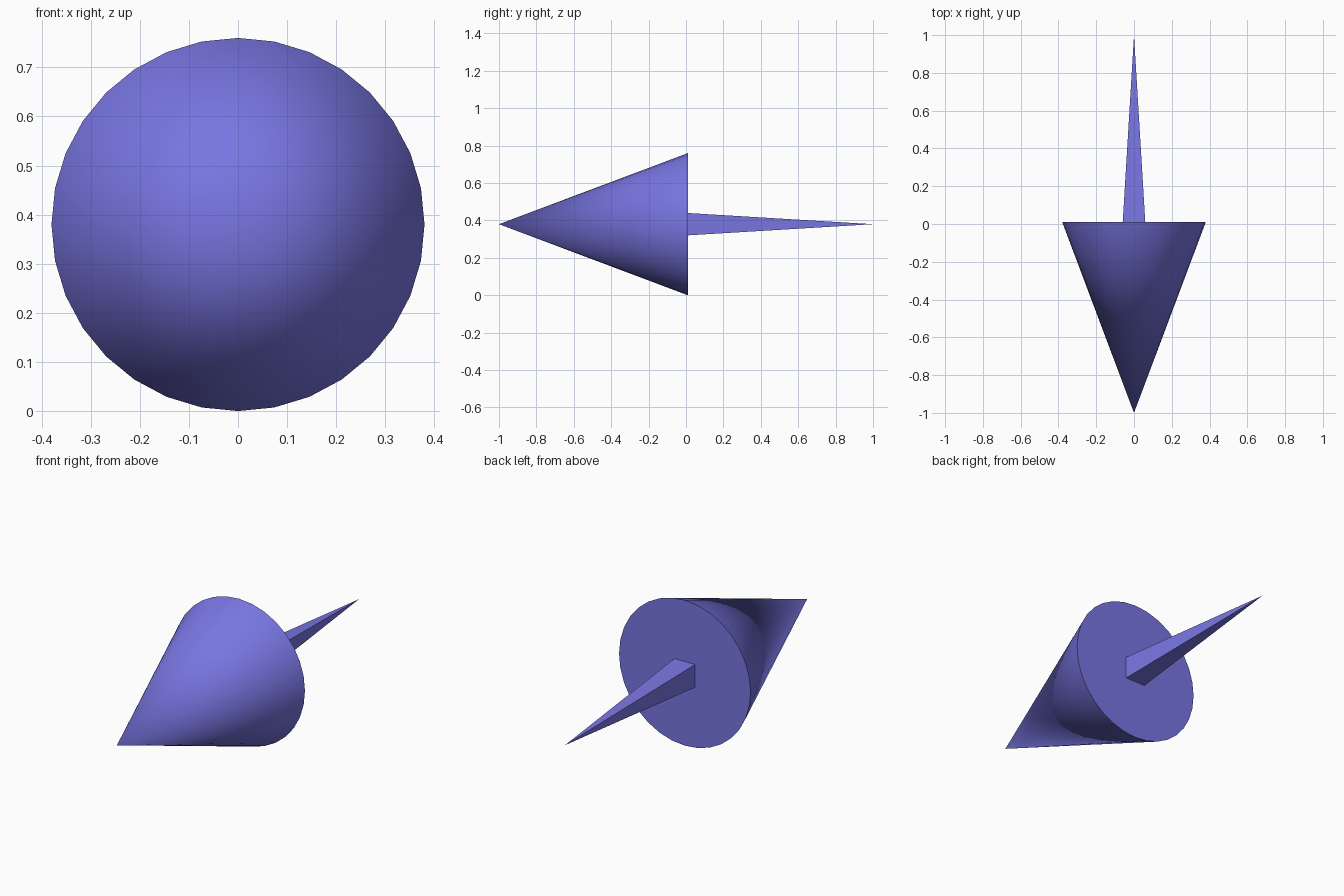
import bpy
import math

if "Cube" in bpy.data.objects:
    bpy.data.objects.remove(bpy.data.objects["Cube"])

# One flat colour for everything
violet = bpy.data.materials.new("violet_blue")
violet.diffuse_color = (0.19, 0.18, 0.76, 1.0)
violet.use_nodes = True
violet.node_tree.nodes["Principled BSDF"].inputs["Base Color"].default_value = violet.diffuse_color

AXIS_Z = 0.38   # height of the shared axis
BASE_Y = 0.01   # plane where head and spike meet


def cone_along_y(name, sides, radius, base_y, tip_y, spin=0.0):
    """Cone lying on the shared axis, base at base_y and point at tip_y."""
    toward = 1 if tip_y > base_y else -1
    bpy.ops.mesh.primitive_cone_add(
        vertices=sides, radius1=radius, radius2=0,
        depth=abs(tip_y - base_y), end_fill_type='NGON',
        location=(0, (base_y + tip_y) / 2, AXIS_Z),
        rotation=(-toward * math.pi / 2, 0, 0))
    obj = bpy.context.object
    obj.name = name
    # spin the ring about the cone's own axis
    for v in obj.data.vertices:
        x, y = v.co.x, v.co.y
        v.co.x = x * math.cos(spin) - y * math.sin(spin)
        v.co.y = x * math.sin(spin) + y * math.cos(spin)
    obj.data.materials.append(violet)
    return obj


# Round pointed head, smooth sides with a sharp rim
head = cone_along_y("cone_head", 32, 0.38, BASE_Y, -1.0)
bpy.ops.object.shade_smooth_by_angle(angle=math.radians(40))

# Slim square spike at the back, flat faces
spike = cone_along_y("rear_spike", 4, 0.06 * math.sqrt(2), BASE_Y - 0.005, 1.0,
                     spin=math.pi / 4)
